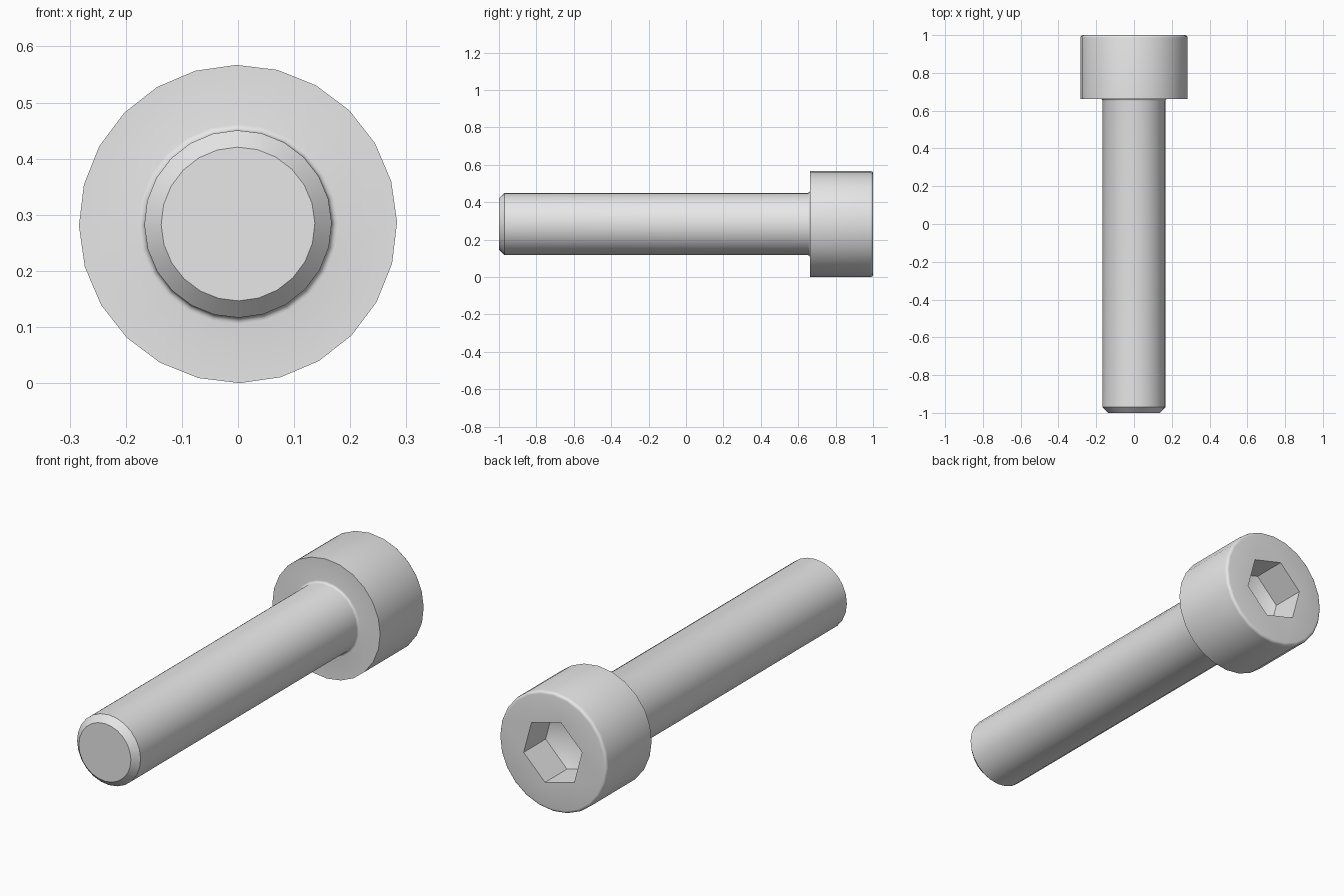
import bpy, bmesh, math

if "Cube" in bpy.data.objects:
    bpy.data.objects.remove(bpy.data.objects["Cube"], do_unlink=True)

SIDES = 24
HEAD_R, SHANK_R = 0.2835, 0.167
HEAD_Y = 0.663            # underside of the head
HEX_R, HEX_DEPTH, POINT_DEPTH = 0.159, 0.165, 0.08
AXIS_Z = HEAD_R

steel = bpy.data.materials.new("plain steel")
steel.use_nodes = True
colour = (0.8, 0.8, 0.8, 1.0)
steel.diffuse_color = colour
steel.node_tree.nodes["Principled BSDF"].inputs["Base Color"].default_value = colour

bm = bmesh.new()


def ring(radius, y, sides=SIDES, turn=0.6):
    """Closed ring of vertices around the screw axis."""
    angles = [math.radians(turn) + math.tau * i / sides for i in range(sides)]
    return [bm.verts.new((radius * math.cos(a), y, AXIS_Z + radius * math.sin(a)))
            for a in angles]


def skin(a, b):
    """Join two rings of equal size with quads."""
    for i in range(len(a)):
        j = (i + 1) % len(a)
        bm.faces.new((a[i], a[j], b[j], b[i]))


def arc(cr, cy, radius, start, end, steps=4):
    """Profile points (radius, y) along a small fillet."""
    angles = [math.radians(start + (end - start) * i / steps) for i in range(steps + 1)]
    return [(cr + radius * math.cos(a), cy + radius * math.sin(a)) for a in angles]


def loop_edges(verts):
    return [bm.edges.get((verts[i - 1], verts[i])) or bm.edges.new((verts[i - 1], verts[i]))
            for i in range(len(verts))]


# Shank with chamfered tip, fillet under the head, rounded head rim
profile = [(SHANK_R - 0.03, -1.0), (SHANK_R, -0.97)]
profile += arc(SHANK_R + 0.011, HEAD_Y - 0.011, 0.011, 180, 90)
profile += [(HEAD_R, HEAD_Y)]
profile += arc(HEAD_R - 0.014, 1.0 - 0.014, 0.014, 0, 90)
rings = [ring(r, y) for r, y in profile]
for a, b in zip(rings, rings[1:]):
    skin(a, b)
bm.faces.new(rings[0])

# Hexagonal socket with a shallow pointed floor
mouth = ring(HEX_R, 1.0, 6, 45)
floor = ring(HEX_R, 1.0 - HEX_DEPTH, 6, 45)
skin(mouth, floor)
point = bm.verts.new((0, 1.0 - HEX_DEPTH - POINT_DEPTH, AXIS_Z))
for i in range(6):
    bm.faces.new((floor[i - 1], floor[i], point))

# End face of the head around the socket
bmesh.ops.triangle_fill(bm, edges=loop_edges(rings[-1]) + loop_edges(mouth),
                        use_beauty=True)
bmesh.ops.recalc_face_normals(bm, faces=bm.faces)

mesh = bpy.data.meshes.new("socket_screw")
bm.to_mesh(mesh)
bm.free()
mesh.materials.append(steel)
screw = bpy.data.objects.new("socket_screw", mesh)
bpy.context.collection.objects.link(screw)

bpy.ops.object.select_all(action='DESELECT')
screw.select_set(True)
bpy.context.view_layer.objects.active = screw
bpy.ops.object.shade_smooth_by_angle(angle=math.radians(32))
